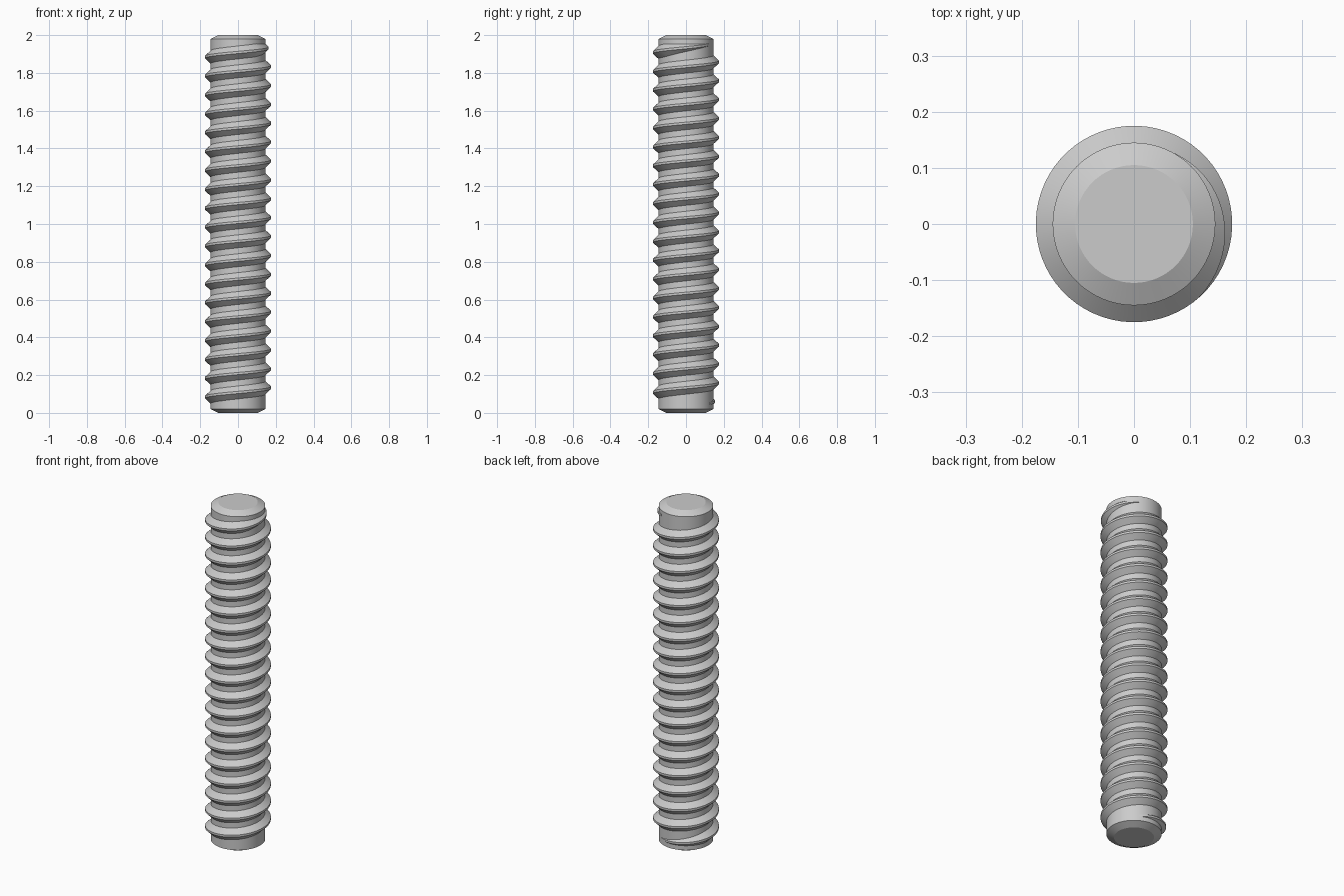
import bpy, bmesh
from math import cos, sin, pi, radians

cube = bpy.data.objects.get("Cube")
if cube:
    bpy.data.objects.remove(cube)

ROOT, CREST, TIP = 0.145, 0.175, 0.105
HEIGHT, CHAMFER = 2.0, 0.02
PITCH, SEGS = 0.1, 64

steel = bpy.data.materials.new("steel grey")
steel.use_nodes = True
GREY = (0.6, 0.6, 0.6, 1)
steel.diffuse_color = GREY
steel.node_tree.nodes["Principled BSDF"].inputs["Base Color"].default_value = GREY


def finish(bm, name):
    bmesh.ops.recalc_face_normals(bm, faces=bm.faces)
    mesh = bpy.data.meshes.new(name)
    bm.to_mesh(mesh)
    bm.free()
    obj = bpy.data.objects.new(name, mesh)
    bpy.context.collection.objects.link(obj)
    mesh.materials.append(steel)
    bpy.ops.object.select_all(action="DESELECT")
    obj.select_set(True)
    bpy.context.view_layer.objects.active = obj
    bpy.ops.object.shade_smooth_by_angle(angle=radians(25))
    return obj


def bridge(bm, a, b):
    n = len(a)
    for i in range(n):
        j = (i + 1) % n
        bm.faces.new((a[i], a[j], b[j], b[i]))


# Core rod with chamfered ends
bm = bmesh.new()
profile = [(TIP, 0), (ROOT, CHAMFER), (ROOT, HEIGHT - CHAMFER), (TIP, HEIGHT)]
rings = [[bm.verts.new((r * cos(2 * pi * i / SEGS), r * sin(2 * pi * i / SEGS), z))
          for i in range(SEGS)] for r, z in profile]
for low, high in zip(rings, rings[1:]):
    bridge(bm, low, high)
bm.faces.new(rings[0])
bm.faces.new(rings[-1])
finish(bm, "core_rod")

# Right-handed thread, a trapezoid tooth swept up a helix, fading at both ends
bm = bmesh.new()
START, TURNS, FADE = radians(60), 19, 0.3
Z0 = HEIGHT / 2 - PITCH * TURNS / 2
BASE, FLAT, SINK = 0.038, 0.006, 0.004
sections = []
for k in range(TURNS * SEGS + 1):
    turn = k / SEGS
    grow = max(0.02, min(1, turn / FADE, (TURNS - turn) / FADE))
    a = START + 2 * pi * turn
    z = Z0 + PITCH * turn
    crest = ROOT + (CREST - ROOT) * grow
    half = FLAT + (BASE - FLAT) * grow
    tooth = [(ROOT - SINK, -half), (crest, -FLAT), (crest, FLAT), (ROOT - SINK, half)]
    sections.append([bm.verts.new((r * cos(a), r * sin(a), z + dz)) for r, dz in tooth])
for low, high in zip(sections, sections[1:]):
    bridge(bm, low, high)
bm.faces.new(sections[0])
bm.faces.new(sections[-1])
finish(bm, "helical_thread")
